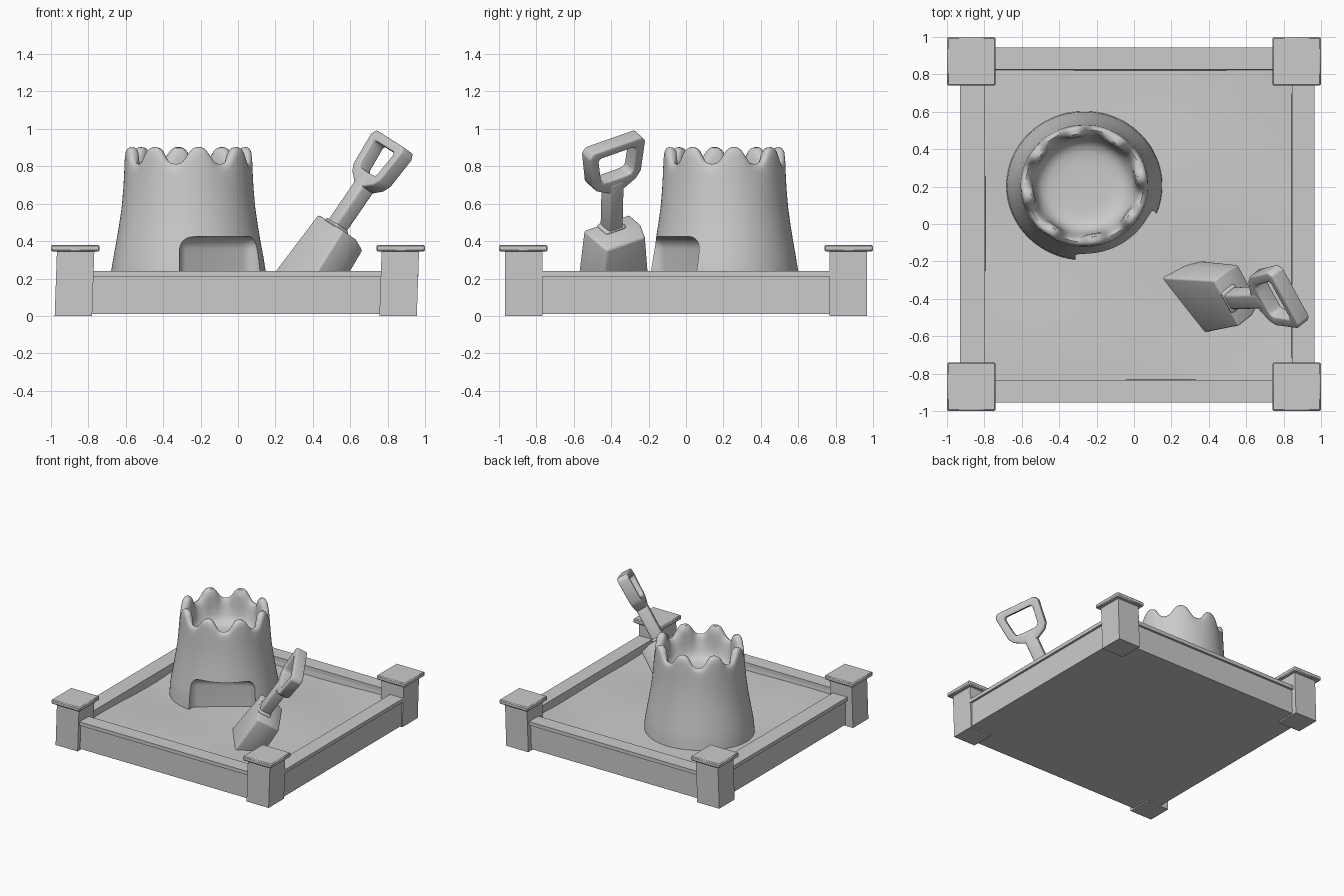
import bpy, bmesh, math
from mathutils import Vector, Matrix

if "Cube" in bpy.data.objects:
    bpy.data.objects.remove(bpy.data.objects["Cube"])


def finish(bm, name, bevel=0, segs=2, cutter=None, smooth=True):
    bmesh.ops.recalc_face_normals(bm, faces=bm.faces)
    me = bpy.data.meshes.new(name)
    bm.to_mesh(me)
    bm.free()
    ob = bpy.data.objects.new(name, me)
    bpy.context.collection.objects.link(ob)
    bpy.ops.object.select_all(action='DESELECT')
    ob.select_set(True)
    bpy.context.view_layer.objects.active = ob
    if cutter:
        m = ob.modifiers.new("cut", 'BOOLEAN')
        m.operation, m.solver, m.object = 'DIFFERENCE', 'EXACT', cutter
    if bevel:
        m = ob.modifiers.new("bevel", 'BEVEL')
        m.width, m.segments, m.limit_method = bevel, segs, 'ANGLE'
    if ob.modifiers:
        bpy.ops.object.convert(target='MESH')
    if smooth:
        bpy.ops.object.shade_smooth_by_angle(angle=math.radians(40))
    return ob


def add_box(bm, lo, hi):
    lo, hi = Vector(lo), Vector(hi)
    size = hi - lo
    mat = Matrix.Translation((lo + hi) / 2) @ Matrix.Diagonal((*size, 1))
    return bmesh.ops.create_cube(bm, size=1, matrix=mat)['verts']


def box(name, lo, hi, bevel=0, segs=2):
    bm = bmesh.new()
    add_box(bm, lo, hi)
    return finish(bm, name, bevel, segs, smooth=bevel > 0)


# Corner posts, leaning slightly, with square caps
for sx, sy, side in ((-1, -1, "front_left"), (1, -1, "front_right"),
                     (-1, 1, "back_left"), (1, 1, "back_right")):
    bm = bmesh.new()
    for v in add_box(bm, (-.1, -.1, 0), (.1, .1, .35)):
        low = v.co.z < .1
        v.co.x += sx * .868 - (.012 if low else 0)
        v.co.y += sy * .868
    finish(bm, "post_" + side, smooth=False)
    c = Vector((sx * .87, sy * .87, 0))
    box("cap_" + side, c + Vector((-.13, -.13, .345)), c + Vector((.13, .13, .38)), .007, 1)

# Side boards: top lips over boards whose inner faces lean outwards
for side, axis, outer, lip, foot in (("left", 0, -.93, -.797, -.78), ("right", 0, .965, .845, .825),
                                     ("back", 1, .945, .825, .8), ("front", 1, -.955, -.835, -.812)):
    sign = math.copysign(1, outer)
    lo, hi = [-.78, -.78, .21], [.78, .78, .24]
    lo[axis], hi[axis] = sorted((outer, lip))
    box("lip_" + side, lo, hi)
    face = outer - sign * .018
    lo[2], hi[2] = .01, .215
    lo[axis], hi[axis] = sorted((face, foot))
    bm = bmesh.new()
    for v in add_box(bm, lo, hi):
        if v.co.z > .1 and abs(v.co[axis]) < abs(face) - .01:
            v.co[axis] = lip + sign * .002
    finish(bm, "board_" + side, smooth=False)

# Sand: wavy top on a solid slab
bm = bmesh.new()
bmesh.ops.create_grid(bm, x_segments=48, y_segments=48, size=.86,
                      matrix=Matrix.Translation((0, 0, .18)))
ret = bmesh.ops.extrude_face_region(bm, geom=bm.faces[:])
bottom = {v for v in ret['geom'] if isinstance(v, bmesh.types.BMVert)}
for v in bm.verts:
    x, y = v.co.x, v.co.y
    if v in bottom:
        v.co.z = .01
    else:
        v.co.z += .008 * math.sin(4 * x + 1) * math.cos(3 * y) + .005 * math.sin(6 * y + 2 * x)
finish(bm, "sand")

# Sand tower: lathed cup with a scalloped rim and a doorway cut
DOOR = math.radians(-58.5)
CENTRE = Vector((-.265, .205, 0))
cut = box("door_cutter", (.265, -.25, -.1), (.7, .25, .425), .07, 6)
cut.rotation_euler.z = DOOR
cut.location = CENTRE
cut.hide_render = True
bpy.context.view_layer.update()

profile = [(.42, .12, 0), (.413, .24, 0), (.4, .32, 0), (.385, .4, 0), (.37, .49, 0),
           (.357, .58, 0), (.348, .68, .1), (.344, .75, .4), (.341, .81, .85), (.337, .835, 1),
           (.328, .852, 1), (.315, .858, 1), (.3, .854, 1), (.287, .838, 1), (.28, .8, .8),
           (.274, .75, .4), (.265, .7, .1), (.25, .665, 0), (.225, .64, 0), (.19, .627, 0),
           (.14, .622, 0), (.07, .62, 0)]
N, PEAKS = 144, 8
bm = bmesh.new()
rings = []
for r, z, w in profile:
    ring = []
    for i in range(N):
        a = math.tau * i / N
        s = math.cos(PEAKS * (a - math.radians(10)))
        s = 1.35 * s - .35 * s ** 3
        rr = r - (.01 * s * w if r < .31 else 0)
        ring.append(bm.verts.new(CENTRE + Vector((rr * math.cos(a), .955 * rr * math.sin(a),
                                                  z + .045 * s * w))))
    rings.append(ring)
for p, q in zip(rings, rings[1:]):
    for i in range(N):
        bm.faces.new((p[i], p[(i + 1) % N], q[(i + 1) % N], q[i]))
bm.faces.new(rings[0])
bm.faces.new(rings[-1])
finish(bm, "sand_tower", cutter=cut)
bpy.data.objects.remove(cut)

# Shovel frame: u across, t along the shaft, n through the blade
A = Vector((.565, .02, .825)).normalized()
W = Vector((.45, -.84, -.31))
W = (W - A * W.dot(A)).normalized()
NRM = A.cross(W)
P = Vector((.612, -.395, .6))


def loc(u, t, n):
    return P + W * u + A * t + NRM * n


# Shovel blade: tapered scoop, hollow on the upper side, tip buried in the sand
bm = bmesh.new()
for v in add_box(bm, (-1, -1, -1), (1, 1, 1)):
    u, t, n = v.co
    if t > 0:
        v.co = loc(u * .145, -.15, -.05 if n < 0 else .06)
    else:
        p = loc(u * .185, -.5, -.055 if n < 0 else .065)
        v.co = p + A * ((.09 - p.z) / A.z)
bmesh.ops.recalc_face_normals(bm, faces=bm.faces)
bm.normal_update()
face = max(bm.faces, key=lambda f: f.normal.dot(-NRM))
bmesh.ops.inset_individual(bm, faces=[face], thickness=.035)
for v in face.verts:
    v.co += NRM * .085
# keep an open-ended scoop: push the hollow's lower end under the sand
finish(bm, "shovel_blade", .012, 3)

# Shovel shaft and collar
for name, hw, t0, t1, hn in (("shovel_shaft", .048, -.17, .16, .045),
                             ("shovel_collar", .065, -.165, -.135, .05)):
    bm = bmesh.new()
    for v in add_box(bm, (-hw, t0, -hn), (hw, t1, hn)):
        v.co = loc(*v.co)
    finish(bm, name, .016, 3)

# Shovel grip: rounded frame with an opening
outer = [(.05, .105), (.125, .145), (.155, .185), (.178, .37), (.155, .4)]
inner = [(.04, .185), (.085, .188), (.1, .205), (.118, .335), (.105, .35)]
bm = bmesh.new()
loops = []
for pts, n in ((outer, -.043), (inner, -.043), (inner, .043), (outer, .043)):
    full = pts + [(-u, t) for u, t in reversed(pts)]
    loops.append([bm.verts.new(loc(u, t, n)) for u, t in full])
for k in range(4):
    p, q = loops[k], loops[(k + 1) % 4]
    for i in range(len(p)):
        j = (i + 1) % len(p)
        bm.faces.new((p[i], p[j], q[j], q[i]))
finish(bm, "shovel_grip", .016, 3)
